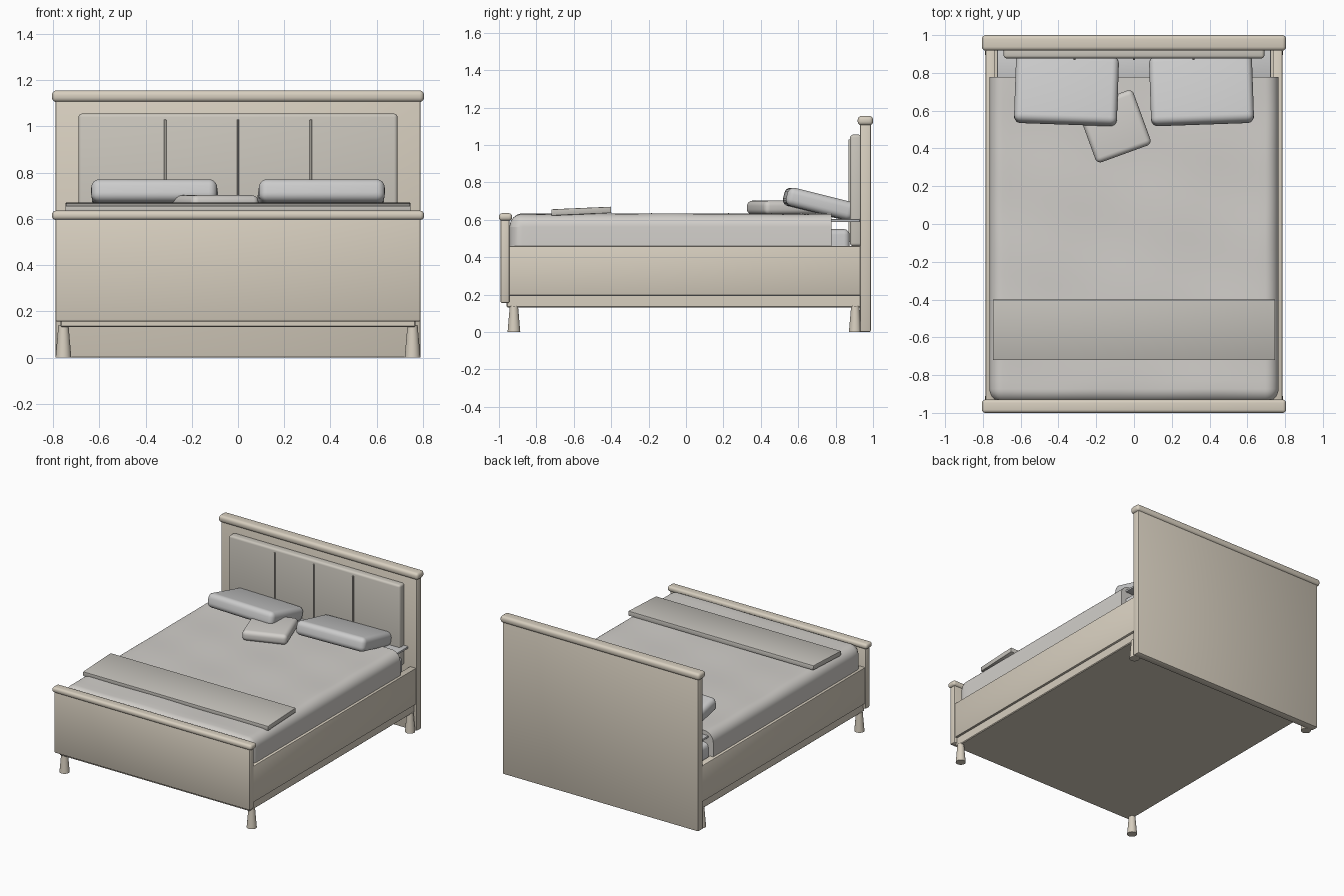
import bpy, bmesh, math
from mathutils import Vector

if "Cube" in bpy.data.objects:
    bpy.data.objects.remove(bpy.data.objects["Cube"])


def mat(name, r, g, b):
    m = bpy.data.materials.new(name)
    m.diffuse_color = (r, g, b, 1)
    m.use_nodes = True
    m.node_tree.nodes["Principled BSDF"].inputs["Base Color"].default_value = m.diffuse_color
    return m


WOOD = mat("wood", 0.68, 0.62, 0.52)
PAD = mat("padding", 0.60, 0.57, 0.51)
LINEN = mat("linen", 0.64, 0.62, 0.59)
WHITE = mat("white_linen", 0.75, 0.75, 0.73)
THROW = mat("throw", 0.55, 0.53, 0.49)


def finish(name, bm, material):
    bmesh.ops.recalc_face_normals(bm, faces=bm.faces)
    me = bpy.data.meshes.new(name)
    bm.to_mesh(me)
    bm.free()
    ob = bpy.data.objects.new(name, me)
    bpy.context.collection.objects.link(ob)
    me.materials.append(material)
    bpy.ops.object.select_all(action='DESELECT')
    ob.select_set(True)
    bpy.context.view_layer.objects.active = ob
    bpy.ops.object.shade_smooth_by_angle(angle=math.radians(35))
    return ob


def box(name, x, y, z, bevel, material, segs=3):
    """Rounded box from (min, max) ranges, with its origin in the middle."""
    bm = bmesh.new()
    bmesh.ops.create_cube(bm, size=1)
    size = Vector((x[1] - x[0], y[1] - y[0], z[1] - z[0]))
    bmesh.ops.scale(bm, vec=size, verts=bm.verts)
    if bevel:
        bmesh.ops.bevel(bm, geom=bm.edges[:], offset=bevel, segments=segs,
                        profile=0.5, affect='EDGES')
    ob = finish(name, bm, material)
    ob.location = ((x[0] + x[1]) / 2, (y[0] + y[1]) / 2, (z[0] + z[1]) / 2)
    return ob


def turn(ob, rx, rz):
    ob.rotation_euler = (math.radians(rx), 0, math.radians(rz))


# Headboard with cap, padded panel and seams
box("headboard", (-0.79, 0.79), (0.93, 0.988), (0, 1.12), 0.008, WOOD, 2)
box("headboard_cap", (-0.805, 0.805), (0.918, 1.0), (1.105, 1.155), 0.02, WOOD, 4)
box("headboard_panel", (-0.69, 0.69), (0.877, 0.94), (0.46, 1.055), 0.015, PAD)
for i, x in enumerate((-0.315, 0, 0.315)):
    box(f"panel_seam_{i}", (x - 0.005, x + 0.005), (0.868, 0.885), (0.48, 1.03), 0.002, PAD, 1)

# Footboard with cap
box("footboard", (-0.79, 0.79), (-0.992, -0.943), (0.155, 0.61), 0.01, WOOD, 2)
box("footboard_cap", (-0.805, 0.805), (-1.0, -0.93), (0.595, 0.635), 0.017, WOOD, 4)

# Base, side rails and legs
box("base", (-0.768, 0.768), (-0.96, 0.94), (0.132, 0.24), 0.005, WOOD, 1)
for s, side in ((-1, "left"), (1, "right")):
    xs = sorted((s * 0.735, s * 0.785))
    box(f"{side}_rail", xs, (-0.95, 0.935), (0.195, 0.46), 0.006, WOOD, 2)
    for y, end in ((-0.92, "front"), (0.905, "back")):
        bm = bmesh.new()
        bmesh.ops.create_cone(bm, cap_ends=True, segments=24, radius1=0.034,
                              radius2=0.022, depth=0.14)
        leg = finish(f"{end}_{side}_leg", bm, WOOD)
        leg.location = (s * 0.755, y, 0.07)

# Mattress and the sheet edge showing by the headboard
box("mattress", (-0.725, 0.725), (-0.92, 0.875), (0.23, 0.55), 0.03, WHITE)
box("sheet", (-0.725, 0.725), (0.74, 0.93), (0.588, 0.604), 0.005, WHITE, 2)


# Duvet: draped sheet, rounded over the sides and foot, softly wrinkled
def duvet():
    r, hx, y0, y1, top = 0.07, 0.765, -0.943, 0.778, 0.632
    arc = [r * (1 - math.sin(math.pi / 2 * (1 - k / 8))) for k in range(9)]
    arc = [r * (1 - math.cos(math.pi / 2 * k / 8)) for k in range(9)]
    n = 36
    mid = [-hx + r + (2 * hx - 2 * r) * k / n for k in range(1, n)]
    xs = [-hx + a for a in arc] + mid + [hx - a for a in reversed(arc)]
    ys = [y0 + a for a in arc] + [y0 + r + (y1 - y0 - r) * k / n for k in range(1, n + 1)]
    bm = bmesh.new()
    grid = []
    for y in ys:
        row = []
        for x in xs:
            ax = max(0, abs(x) - (hx - r))
            ay = max(0, y0 + r - y)
            q = math.hypot(ax, ay)
            k = min(1, r / q) if q else 1
            px = x - math.copysign(ax * (1 - k), x)
            py = y + ay * (1 - k)
            q = min(q, r)
            w = 0.003 * math.sin(7 * x + 5 * y) * math.cos(9 * y - 3 * x)
            row.append(bm.verts.new((px, py, top - r + math.sqrt(r * r - q * q) + w * (1 - q / r))))
        grid.append(row)
    for a, b in zip(grid, grid[1:]):
        for i in range(len(a) - 1):
            bm.faces.new((a[i], a[i + 1], b[i + 1], b[i]))
    rim = [e for e in bm.edges if e.is_boundary]
    new = bmesh.ops.extrude_edge_only(bm, edges=rim)["geom"]
    for v in new:
        if isinstance(v, bmesh.types.BMVert):
            v.co.z = 0.43
    bmesh.ops.remove_doubles(bm, verts=bm.verts, dist=0.0005)
    finish("duvet", bm, LINEN)


duvet()

# Throw across the foot of the bed
turn(box("throw_blanket", (-0.747, 0.747), (-0.72, -0.40), (0.629, 0.663), 0.004, THROW, 2), 2.5, 0)

# Two tilted pillows and a small cushion
for s, side in ((-1, "left"), (1, "right")):
    xs = sorted((s * 0.085, s * 0.63))
    turn(box(f"{side}_pillow", xs, (0.525, 0.895), (0.635, 0.735), 0.035, WHITE, 5), -14, s * 2)
turn(box("small_cushion", (-0.258, 0.052), (0.362, 0.672), (0.628, 0.702), 0.028, LINEN, 5), 0, 20)
